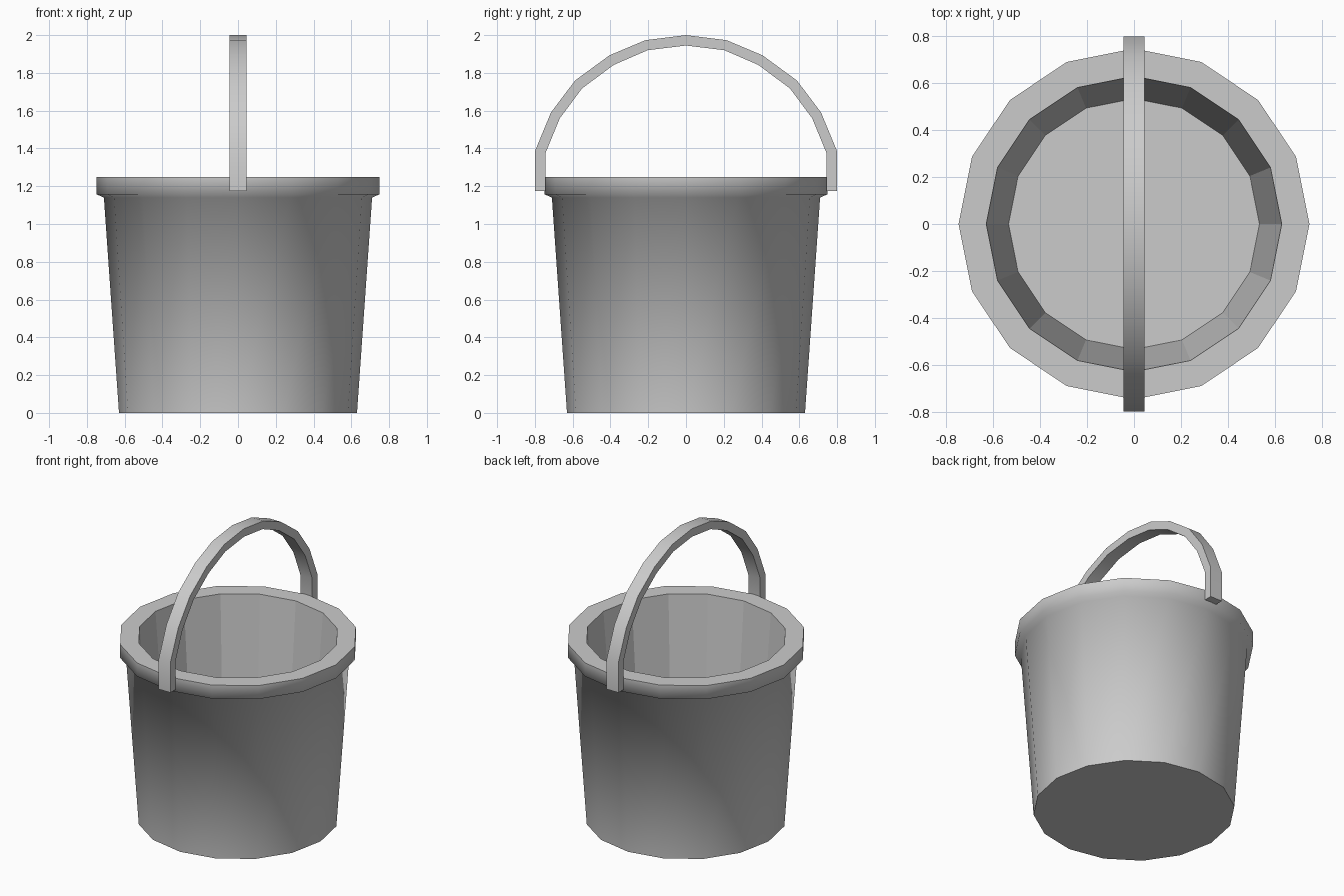
import bpy, bmesh, math

if "Cube" in bpy.data.objects:
    bpy.data.objects.remove(bpy.data.objects["Cube"])

SIDES = 16


def finish(name, bm):
    bmesh.ops.recalc_face_normals(bm, faces=bm.faces[:])
    mesh = bpy.data.meshes.new(name)
    bm.to_mesh(mesh)
    bm.free()
    obj = bpy.data.objects.new(name, mesh)
    bpy.context.collection.objects.link(obj)
    return obj


# Bucket: turned profile (radius, height), outside bottom to inside floor
profile = [(0.63, 0), (0.71, 1.14), (0.748, 1.157), (0.748, 1.25),
           (0.63, 1.25), (0.535, 0.06)]
OUTER_BANDS = 3
bm = bmesh.new()
rings = []
for r, z in profile:
    rings.append([bm.verts.new((r * math.cos(math.tau * i / SIDES),
                                r * math.sin(math.tau * i / SIDES), z))
                  for i in range(SIDES)])
for band, (lo, hi) in enumerate(zip(rings, rings[1:])):
    for i in range(SIDES):
        j = (i + 1) % SIDES
        face = bm.faces.new((lo[i], lo[j], hi[j], hi[i]))
        face.smooth = band < OUTER_BANDS
bm.faces.new(rings[0])
bm.faces.new(rings[-1])

# Smooth outer wall, crisp base and rim, faceted inside
for e in bm.edges:
    if not all(f.smooth for f in e.link_faces):
        e.smooth = False
finish("bucket", bm)

# Handle: half of the arch as (outer y, outer z, inner y, inner z), mirrored
half = [(0.80, 1.175, 0.745, 1.175), (0.80, 1.385, 0.745, 1.373),
        (0.715, 1.59, 0.668, 1.56), (0.587, 1.76, 0.55, 1.718),
        (0.405, 1.893, 0.383, 1.842), (0.215, 1.973, 0.203, 1.92)]
arch = half + [(0, 2.0, 0, 1.945)] + [(-a, b, -c, d) for a, b, c, d in reversed(half)]
W = 0.045
bm = bmesh.new()
sections = [[bm.verts.new(p) for p in ((-W, a, b), (W, a, b), (W, c, d), (-W, c, d))]
            for a, b, c, d in arch]
for s, t in zip(sections, sections[1:]):
    for i in range(4):
        j = (i + 1) % 4
        bm.faces.new((s[i], s[j], t[j], t[i]))
bm.faces.new(sections[0])
bm.faces.new(sections[-1])
handle = finish("handle", bm)
bpy.context.view_layer.objects.active = handle
handle.select_set(True)
bpy.ops.object.shade_smooth_by_angle(angle=math.radians(35))
